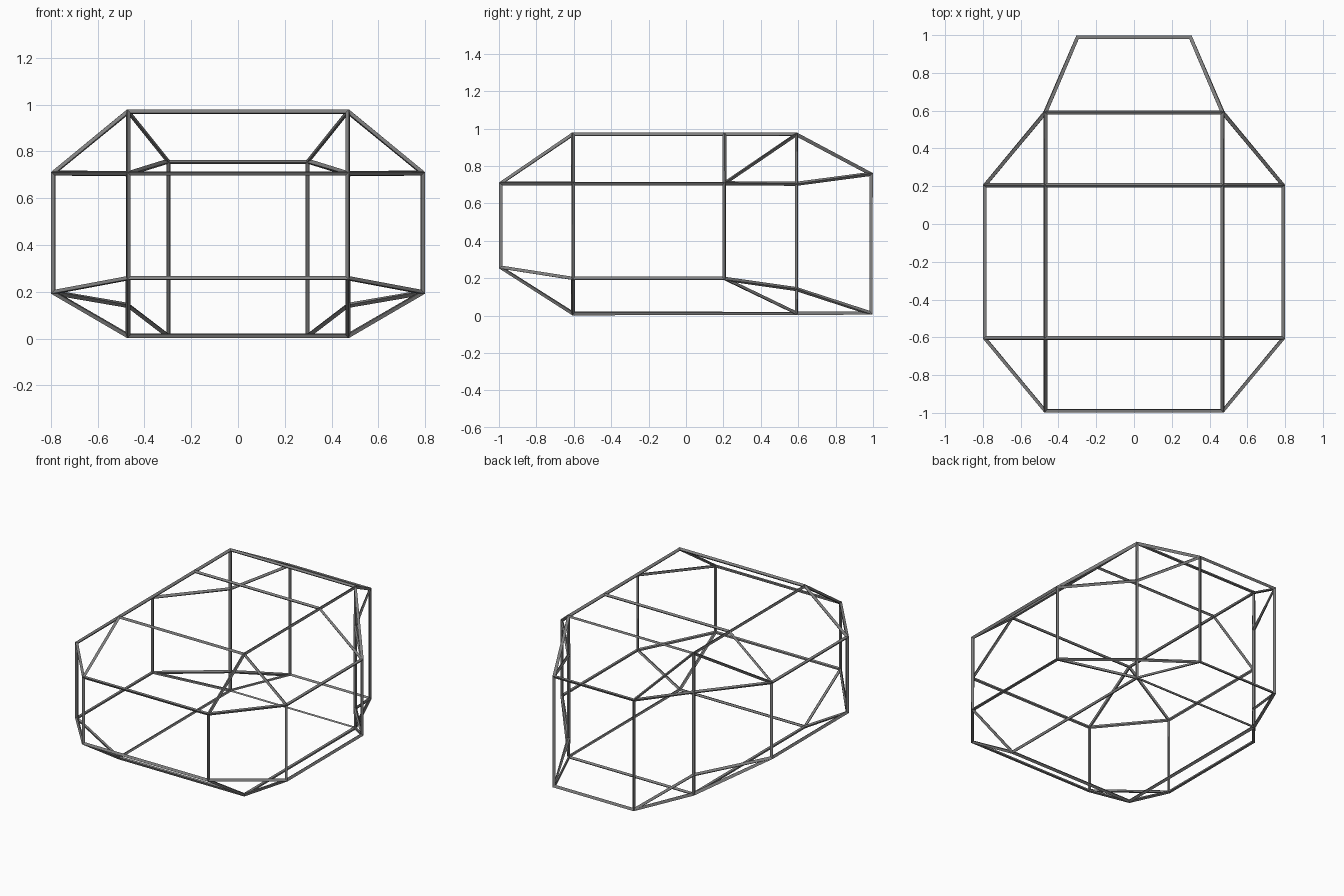
import bpy, bmesh

if "Cube" in bpy.data.objects:
    bpy.data.objects.remove(bpy.data.objects["Cube"])

# Right-hand corner points of the cage (the left ones are mirrored)
P = dict(
    a=(.47, -.99, .708), b=(.47, -.99, .257),                     # front panel
    c=(.47, -.605, .97), d=(.47, .205, .97), e=(.47, .59, .97),   # roof
    f=(.79, -.605, .708), g=(.79, .205, .708),                    # side panel top
    h=(.79, .205, .197), i=(.79, -.605, .197),                    # side panel bottom
    j=(.47, -.605, .012), k=(.47, .59, .012),                     # floor
    m=(.47, .59, .705), n=(.47, .59, .142),                       # rear waist
    o=(.30, .99, .758), p=(.30, .99, .012))                       # rear panel

side_faces = "fghi cdgf deg gem ghnm hkn ihkj acf afib bij emo mopn nkp".split()
# Each pair is a panel spanning from left to right
span_edges = "ab ac cd de eo op pk kj jb".split()

bm = bmesh.new()
V = {(n, s): bm.verts.new((s * x, y, z)) for n, (x, y, z) in P.items() for s in (1, -1)}
for s in (1, -1):
    for names in side_faces:
        bm.faces.new([V[n, s] for n in names])
for q, r in span_edges:
    bm.faces.new([V[q, 1], V[r, 1], V[r, -1], V[q, -1]])
bmesh.ops.recalc_face_normals(bm, faces=bm.faces)

me = bpy.data.meshes.new("strut_cage")
bm.to_mesh(me)
bm.free()
cage = bpy.data.objects.new("strut_cage", me)
bpy.context.collection.objects.link(cage)

# Dark grey metal
mat = bpy.data.materials.new("dark_metal")
mat.diffuse_color = (.22, .22, .22, 1)
mat.use_nodes = True
mat.node_tree.nodes["Principled BSDF"].inputs["Base Color"].default_value = mat.diffuse_color
me.materials.append(mat)

# Turn every edge into a thin strut
w = cage.modifiers.new("struts", 'WIREFRAME')
w.thickness = .022
w.offset = 0
w.use_even_offset = True
w.use_replace = True
